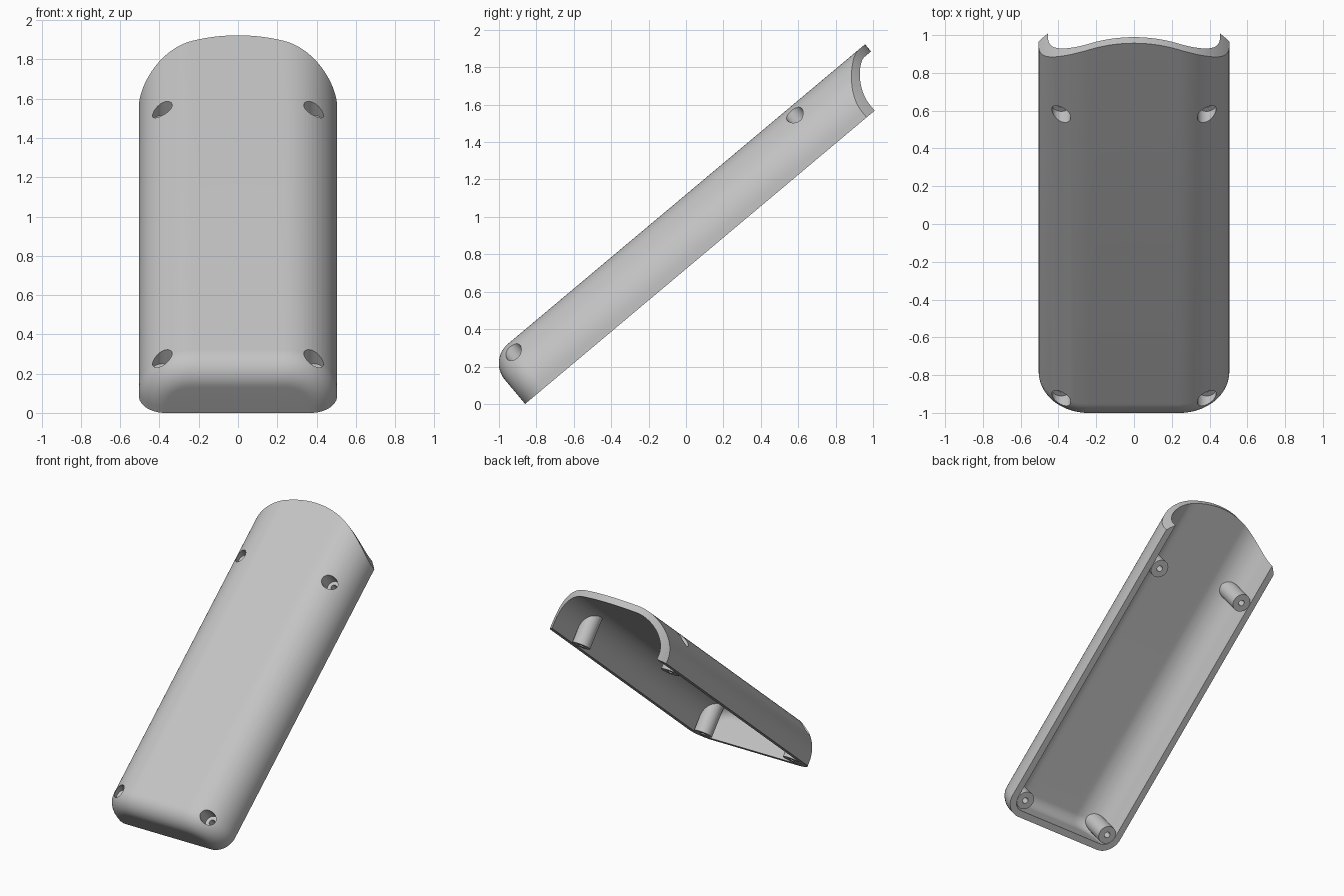
import bpy, bmesh, math
from mathutils import Matrix

if "Cube" in bpy.data.objects:
    bpy.data.objects.remove(bpy.data.objects["Cube"])

TILT = math.radians(40)
W, H, R = 0.505, 0.305, 0.27      # half width, height, profile corner radius
END_R = 0.135                     # rounding of the closed end
WALL = 0.05
BOSSES = [(sx * 0.385, s) for sx in (-1, 1) for s in (0.131, 2.098)]

# local frame: x across, y along the shell, z out of its open side
WORLD = Matrix.Translation((0, -0.86, 0)) @ Matrix.Rotation(TILT, 4, 'X')

plastic = bpy.data.materials.new("grey plastic")
plastic.diffuse_color = (0.55, 0.55, 0.55, 1)
plastic.use_nodes = True
plastic.node_tree.nodes["Principled BSDF"].inputs["Base Color"].default_value = plastic.diffuse_color


def make_object(name, bm):
    bmesh.ops.recalc_face_normals(bm, faces=bm.faces)
    me = bpy.data.meshes.new(name)
    bm.to_mesh(me)
    bm.free()
    ob = bpy.data.objects.new(name, me)
    me.materials.append(plastic)
    bpy.context.collection.objects.link(ob)
    return ob


def profile(inset):
    """Arched top line, left to right, offset inward."""
    cx, cz, r = W - R, H - R, R - inset
    right = [(cx + r * math.cos(a), cz + r * math.sin(a))
             for a in (math.pi / 2 * i / 20 for i in range(21))]
    flat = [(cx * (1 - 2 * i / 14), cz + r) for i in range(1, 14)]
    left = [(-x, z) for x, z in reversed(right)]
    return right + flat + left


def end_curve(x):
    """Arched outline of the open end, seen square on."""
    rr = 0.644
    return 2.628 - rr + math.sqrt(rr * rr - x * x)


def body(name, inset, bottom, extra):
    """Solid with a rounded closed end and an arched open end."""
    bm = bmesh.new()
    rr = END_R - inset
    rings = []
    for i in range(13):
        a = math.pi / 2 * i / 12
        y = END_R - rr * math.cos(a)
        rings.append([(x, y, z) for x, z in profile(END_R - rr * math.sin(a))])
    rings.append([(x, end_curve(x) + extra, z) for x, z in profile(inset)])
    top = [[bm.verts.new(p) for p in ring] for ring in rings]
    low = [[bm.verts.new((p[0], p[1], bottom)) for p in ring] for ring in rings]
    n = len(top[0])
    for j in range(len(rings) - 1):
        for g in (top, low):
            for i in range(n - 1):
                bm.faces.new((g[j][i], g[j][i + 1], g[j + 1][i + 1], g[j + 1][i]))
        for i in (0, n - 1):
            bm.faces.new((top[j][i], top[j + 1][i], low[j + 1][i], low[j][i]))
    for j in (0, len(rings) - 1):
        for i in range(n - 1):
            bm.faces.new((top[j][i], top[j][i + 1], low[j][i + 1], low[j][i]))
    return make_object(name, bm)


def pins(name, radius, z0, z1):
    """One cylinder at each screw position."""
    bm = bmesh.new()
    for x, y in BOSSES:
        bmesh.ops.create_cone(bm, cap_ends=True, segments=40, radius1=radius,
                              radius2=radius, depth=z1 - z0,
                              matrix=Matrix.Translation((x, y, (z0 + z1) / 2)))
    return make_object(name, bm)


def subtract(target, cutter):
    mod = target.modifiers.new("cut", 'BOOLEAN')
    mod.operation = 'DIFFERENCE'
    mod.solver = 'EXACT'
    mod.object = cutter
    bpy.context.view_layer.objects.active = target
    bpy.ops.object.modifier_apply(modifier=mod.name)
    bpy.data.objects.remove(cutter)


# hollow shell; the cavity leaves the screw bosses standing
shell = body("half_shell_cover", 0.0, 0.0, 0.0)
cavity = body("cavity", WALL, -0.05, 0.2)
subtract(cavity, pins("boss_posts", 0.068, -0.2, 0.5))
subtract(shell, cavity)

# screw head recesses and through holes
subtract(shell, pins("screw_recesses", 0.05, 0.175, 0.5))
subtract(shell, pins("screw_holes", 0.022, -0.1, 0.4))

# lean the shell and smooth it
shell.data.transform(WORLD)
bpy.ops.object.select_all(action='DESELECT')
shell.select_set(True)
bpy.context.view_layer.objects.active = shell
bpy.ops.object.shade_smooth_by_angle(angle=math.radians(30))
